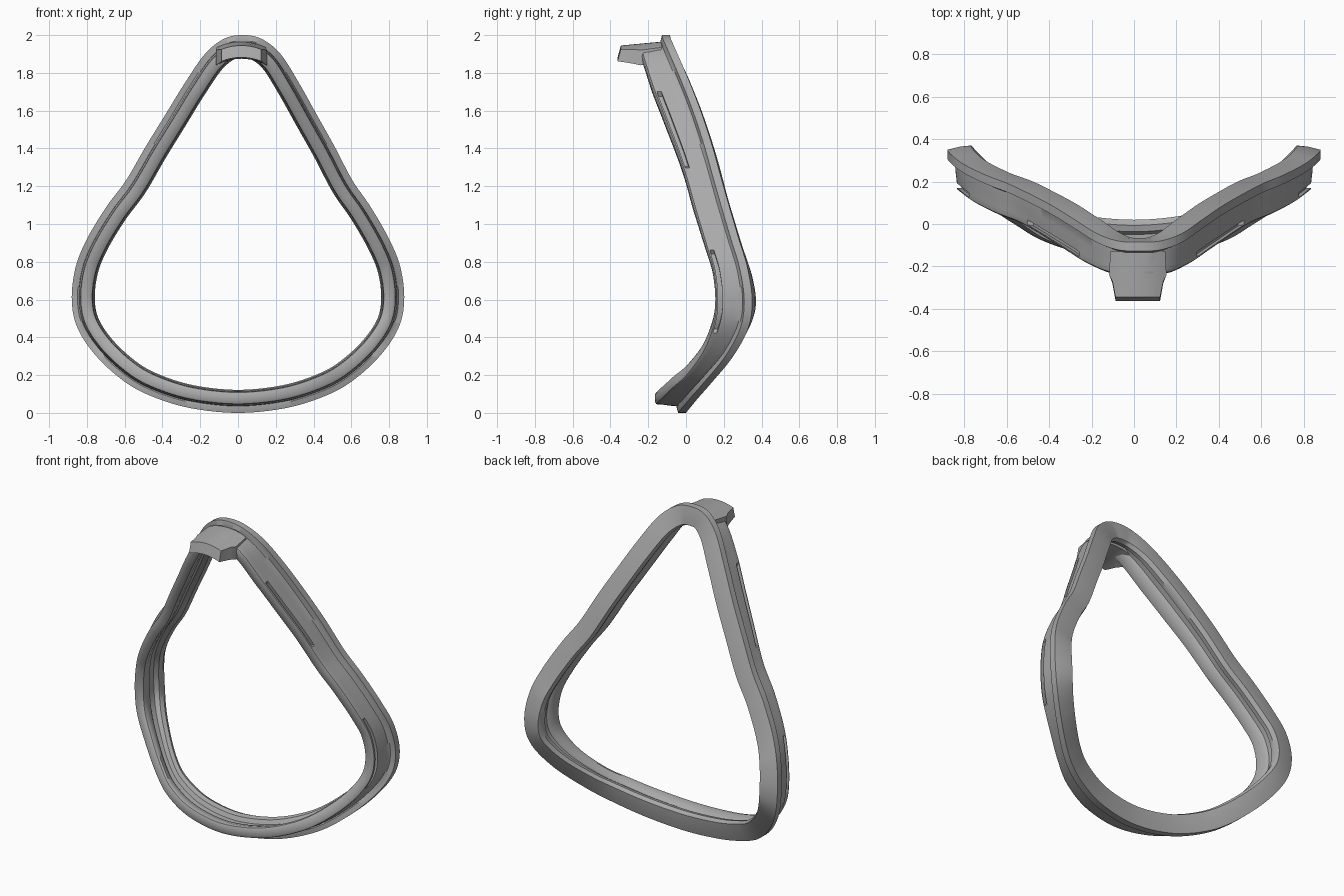
import bpy, bmesh, math
from mathutils import Vector

cube = bpy.data.objects.get("Cube")
if cube:
    bpy.data.objects.remove(cube, do_unlink=True)

# Material
grey = bpy.data.materials.new("silicone grey")
grey.use_nodes = True
colour = (0.4, 0.4, 0.4, 1)
grey.diffuse_color = colour
grey.node_tree.nodes["Principled BSDF"].inputs["Base Color"].default_value = colour


def make_object(name, bm, angle):
    bmesh.ops.remove_doubles(bm, verts=bm.verts, dist=1e-4)
    bmesh.ops.recalc_face_normals(bm, faces=bm.faces)
    mesh = bpy.data.meshes.new(name)
    bm.to_mesh(mesh)
    bm.free()
    mesh.materials.append(grey)
    ob = bpy.data.objects.new(name, mesh)
    bpy.context.collection.objects.link(ob)
    bpy.ops.object.select_all(action='DESELECT')
    bpy.context.view_layer.objects.active = ob
    ob.select_set(True)
    bpy.ops.object.shade_smooth_by_angle(angle=math.radians(angle))
    return ob


def catmull(a, b, c, d, t):
    return 0.5 * (2 * b + (c - a) * t + (2 * a - 5 * b + 4 * c - d) * t * t
                  + (3 * b - a - 3 * c + d) * t ** 3)


# Half outline, bottom to top: x, height, back depth, front depth
half = [
    (0, 0, 0, -.165), (.25, .025, .02, -.14), (.45, .085, .07, -.08),
    (.6, .165, .14, .0), (.75, .3, .25, .09), (.85, .45, .33, .14),
    (.88, .6, .35, .155), (.86, .77, .325, .14), (.8, .92, .28, .1),
    (.7, 1.09, .23, .05), (.6, 1.23, .19, .01), (.5, 1.41, .14, -.05),
    (.4, 1.58, .085, -.115), (.3, 1.75, .02, -.18), (.2, 1.9, -.045, -.225),
    (.1, 1.98, -.08, -.24), (0, 2, -.085, -.245)]
loop = [Vector(p) for p in half]
loop += [Vector((-p[0], *p[1:])) for p in half[-2:0:-1]]
for p in loop:
    p[0] += 0.025 * min(1, max(0, (p[1] - 1.0) / 0.9))

# Dense closed path
STEPS = 12
n = len(loop)
path = [catmull(loop[i - 1], loop[i], loop[(i + 1) % n], loop[(i + 2) % n], s / STEPS)
        for i in range(n) for s in range(STEPS)]


def section(cut):
    """Inset from the outline, share of depth towards the front, extra depth."""
    return [
        (0, 0, 0), (.06, 0, .015), (.11, 0, .02), (.122, .1, .01),
        (.115, .22, 0), (.09, .3, 0), (.088, .5, 0), (.1, .58, 0),
        (.112, .85, 0), (.108, .96, 0), (.095, 1, 0), (.06, 1, 0),
        (.048, .96, 0), (.045, .92, 0), (.045 + cut, .92, 0),
        (.045 + cut, .8, 0), (.045, .8, 0), (.038, .5, 0),
        (.036, .3, 0), (.03, 0, -.05), (0, 0, -.042)]


# Sealing band swept round the path, with four clip slots in the outer wall
bm = bmesh.new()
rings = []
for i, p in enumerate(path):
    t = path[(i + 1) % len(path)] - path[i - 1]
    nx, nz = Vector((-t[1], t[0])).normalized()
    in_slot = .4 < p[1] < .88 or 1.33 < p[1] < 1.72
    ring = []
    for d, f, e in section(.022 if in_slot else 0):
        y = p[2] + (p[3] - p[2]) * f + e
        ring.append(bm.verts.new((p[0] + nx * d, y, p[1] + nz * d)))
    rings.append(ring)
for i, a in enumerate(rings):
    b = rings[(i + 1) % len(rings)]
    for j in range(len(a)):
        k = (j + 1) % len(a)
        bm.faces.new((a[j], a[k], b[k], b[j]))
make_object("sealing_band", bm, 35)

# Arched tab projecting forward at the top
# Each station: depth of top, depth of bottom, half width, top, bottom, sag
stations = [(-.13, -.14, .13, 1.965, 1.885, .03),
            (-.24, -.24, .135, 1.955, 1.875, .035),
            (-.27, -.28, .12, 1.952, 1.877, .028),
            (-.345, -.362, .105, 1.945, 1.882, .02)]
COLS = 10
bm = bmesh.new()
rings = []
for yt, yb, w, top, bottom, sag in stations:
    us = [2 * c / COLS - 1 for c in range(COLS + 1)]
    ring = [bm.verts.new((.018 + u * w, yt, top - sag * u * u)) for u in us]
    ring += [bm.verts.new((.018 + u * w, yb, bottom - sag * u * u)) for u in reversed(us)]
    rings.append(ring)
for a, b in zip(rings, rings[1:]):
    for j in range(len(a)):
        k = (j + 1) % len(a)
        bm.faces.new((a[j], a[k], b[k], b[j]))
for ring in (rings[0], rings[-1]):
    for j in range(COLS):
        bm.faces.new((ring[j], ring[j + 1], ring[-2 - j], ring[-1 - j]))
make_object("front_tab", bm, 35)
